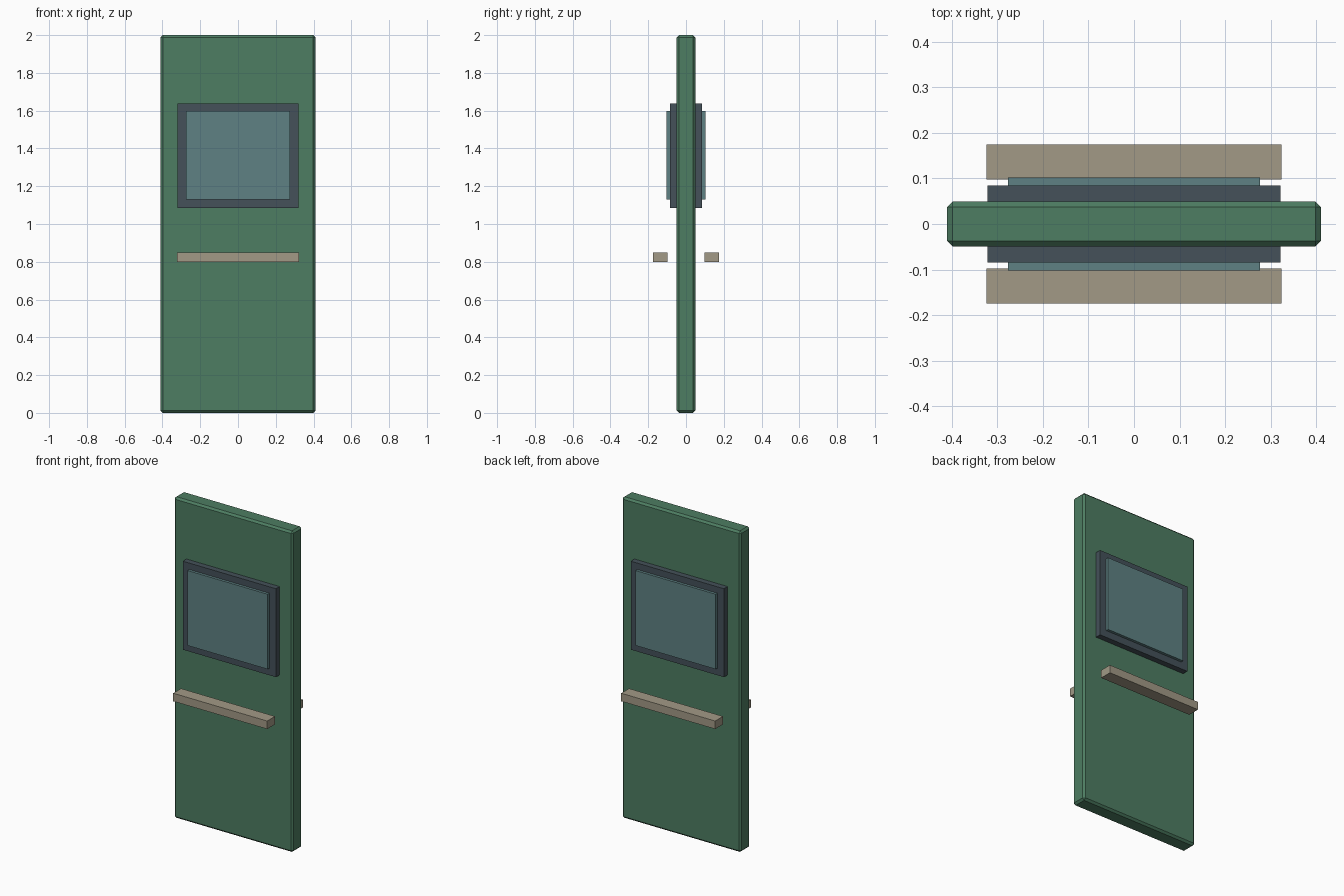
import bpy
import bmesh
from mathutils import Vector

if "Cube" in bpy.data.objects:
    bpy.data.objects.remove(bpy.data.objects["Cube"])


def material(name, rgb):
    mat = bpy.data.materials.new(name)
    mat.diffuse_color = (*rgb, 1.0)
    mat.use_nodes = True
    mat.node_tree.nodes["Principled BSDF"].inputs["Base Color"].default_value = mat.diffuse_color
    return mat


def box(name, low, high, mat, chamfer=0.0):
    """Axis-aligned box between two corners, with optional flat chamfer."""
    low, high = Vector(low), Vector(high)
    bm = bmesh.new()
    bmesh.ops.create_cube(bm, size=1.0)
    bmesh.ops.scale(bm, vec=high - low, verts=bm.verts)
    if chamfer:
        bmesh.ops.bevel(bm, geom=bm.edges[:], offset=chamfer, segments=1,
                        affect='EDGES', profile=0.5)
    mesh = bpy.data.meshes.new(name)
    bm.to_mesh(mesh)
    bm.free()
    mesh.materials.append(mat)
    obj = bpy.data.objects.new(name, mesh)
    obj.location = (low + high) / 2
    bpy.context.collection.objects.link(obj)
    return obj


def both_sides(part, half_x, near, far, z0, z1, mat):
    """One box on the front (-y) and its mirror on the back (+y)."""
    box("front_" + part, (-half_x, -far, z0), (half_x, -near, z1), mat)
    box("back_" + part, (-half_x, near, z0), (half_x, far, z1), mat)


green = material("green_paint", (0.075, 0.205, 0.122))
dark = material("dark_frame", (0.058, 0.082, 0.100))
glass = material("blue_glass", (0.112, 0.220, 0.228))
metal = material("beige_metal", (0.360, 0.320, 0.237))

# Door slab with chamfered edges
box("door_panel", (-0.41, -0.049, 0.0), (0.41, 0.049, 2.0), green, chamfer=0.012)

# Raised window frames and the panes standing proud of them
both_sides("window_frame", 0.321, 0.04, 0.085, 1.086, 1.637, dark)
both_sides("window_pane", 0.276, 0.08, 0.102, 1.13, 1.597, glass)

# Push bars standing off the door
both_sides("push_bar", 0.324, 0.098, 0.175, 0.798, 0.848, metal)
